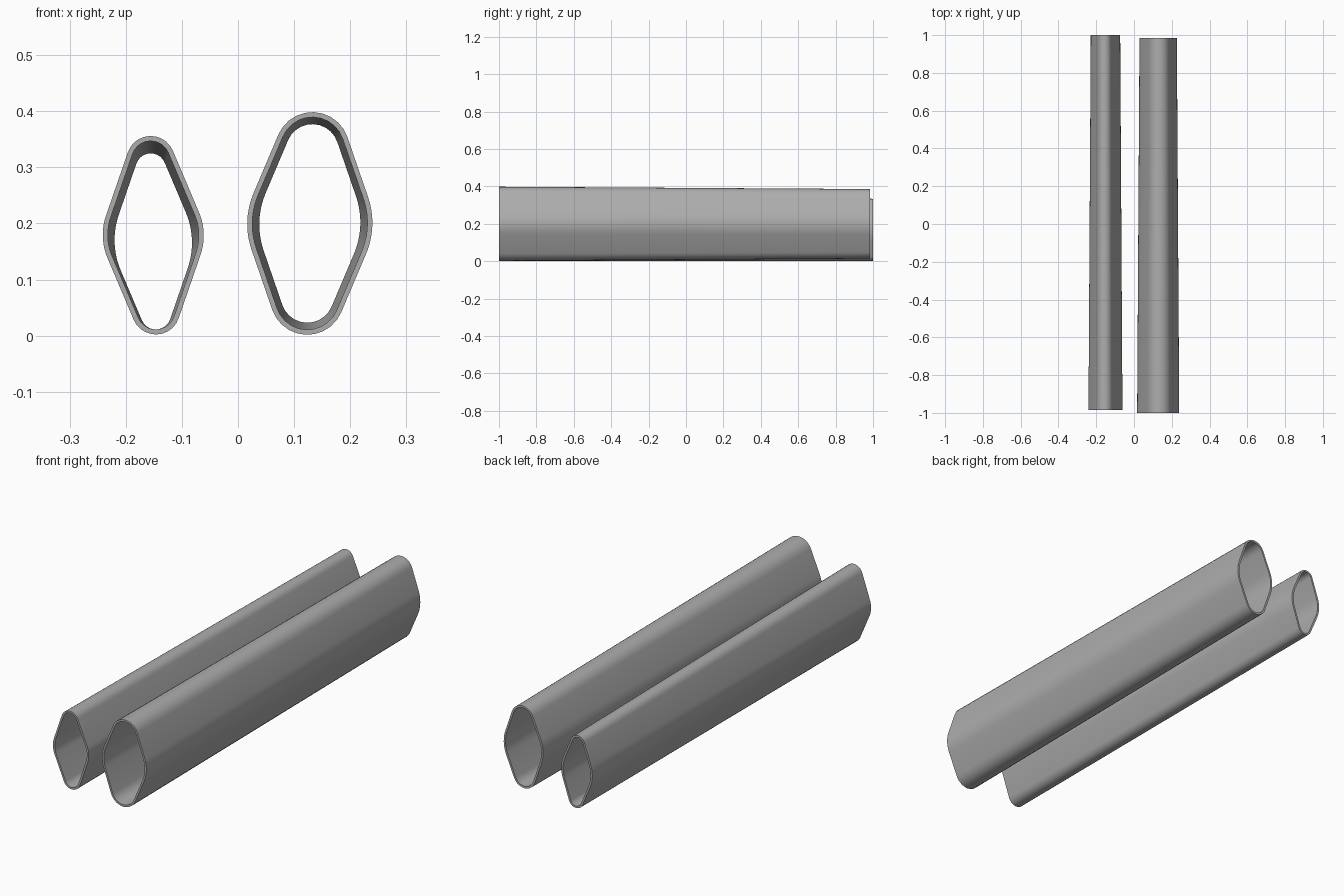
import bpy, bmesh, math

if "Cube" in bpy.data.objects:
    bpy.data.objects.remove(bpy.data.objects["Cube"])

WALL = 0.009                 # wall thickness
SLOPE = math.radians(21)     # direction of the flat flanks' normals
STEPS = 10                   # segments per half arc

grey = bpy.data.materials.new("plain grey")
grey.diffuse_color = (0.42, 0.42, 0.42, 1)
grey.use_nodes = True
grey.node_tree.nodes["Principled BSDF"].inputs["Base Color"].default_value = grey.diffuse_color


def section(cx, cz, half_w, half_h, tip_r, lean, inset):
    """Rounded diamond: tip arcs joined tangentially to wide side arcs."""
    s, c = math.sin(SLOPE), math.cos(SLOPE)
    side_r = (half_h * s + tip_r * (1 - s) - half_w * c) / (1 - c)
    arcs = [  # arc centre, radius, start angle, end angle
        (half_w - side_r, 0, side_r, -SLOPE, SLOPE),
        (0, half_h - tip_r, tip_r, SLOPE, math.pi - SLOPE),
        (side_r - half_w, 0, side_r, math.pi - SLOPE, math.pi + SLOPE),
        (0, tip_r - half_h, tip_r, math.pi + SLOPE, 2 * math.pi - SLOPE),
    ]
    points = []
    for ax, az, r, a0, a1 in arcs:
        for i in range(STEPS + 1):
            a = a0 + (a1 - a0) * i / STEPS
            x = ax + (r - inset) * math.cos(a)
            z = az + (r - inset) * math.sin(a)
            points.append((cx + x * math.cos(lean) + z * math.sin(lean),
                           cz + z * math.cos(lean) - x * math.sin(lean)))
    return points


def tube(name, front, back, y0, y1, lean):
    """Hollow tapered tube between a front and a back section."""
    bm = bmesh.new()
    loops = []
    for spec, y, inset in ((front, y0, 0), (back, y1, 0),
                           (back, y1, WALL), (front, y0, WALL)):
        loops.append([bm.verts.new((x, y, z))
                      for x, z in section(*spec, lean, inset)])
    # outer wall, back rim, inner wall, front rim
    for k in range(4):
        a, b = loops[k], loops[(k + 1) % 4]
        for i in range(len(a)):
            j = (i + 1) % len(a)
            bm.faces.new((a[i], a[j], b[j], b[i]))
    bmesh.ops.recalc_face_normals(bm, faces=bm.faces)
    mesh = bpy.data.meshes.new(name)
    bm.to_mesh(mesh)
    bm.free()
    mesh.materials.append(grey)
    obj = bpy.data.objects.new(name, mesh)
    bpy.context.collection.objects.link(obj)
    bpy.ops.object.select_all(action='DESELECT')
    obj.select_set(True)
    bpy.context.view_layer.objects.active = obj
    bpy.ops.object.shade_smooth_by_angle(angle=math.radians(35))


# section: centre x, centre z, half width, half height, tip radius
tube("small_tube", (-0.151, 0.179, 0.090, 0.177, 0.043),
     (-0.151, 0.168, 0.078, 0.166, 0.036), -0.985, 1.0, math.radians(-2))
tube("large_tube", (0.128, 0.2, 0.1115, 0.1985, 0.066),
     (0.128, 0.2, 0.099, 0.186, 0.056), -1.0, 0.985, math.radians(2))
